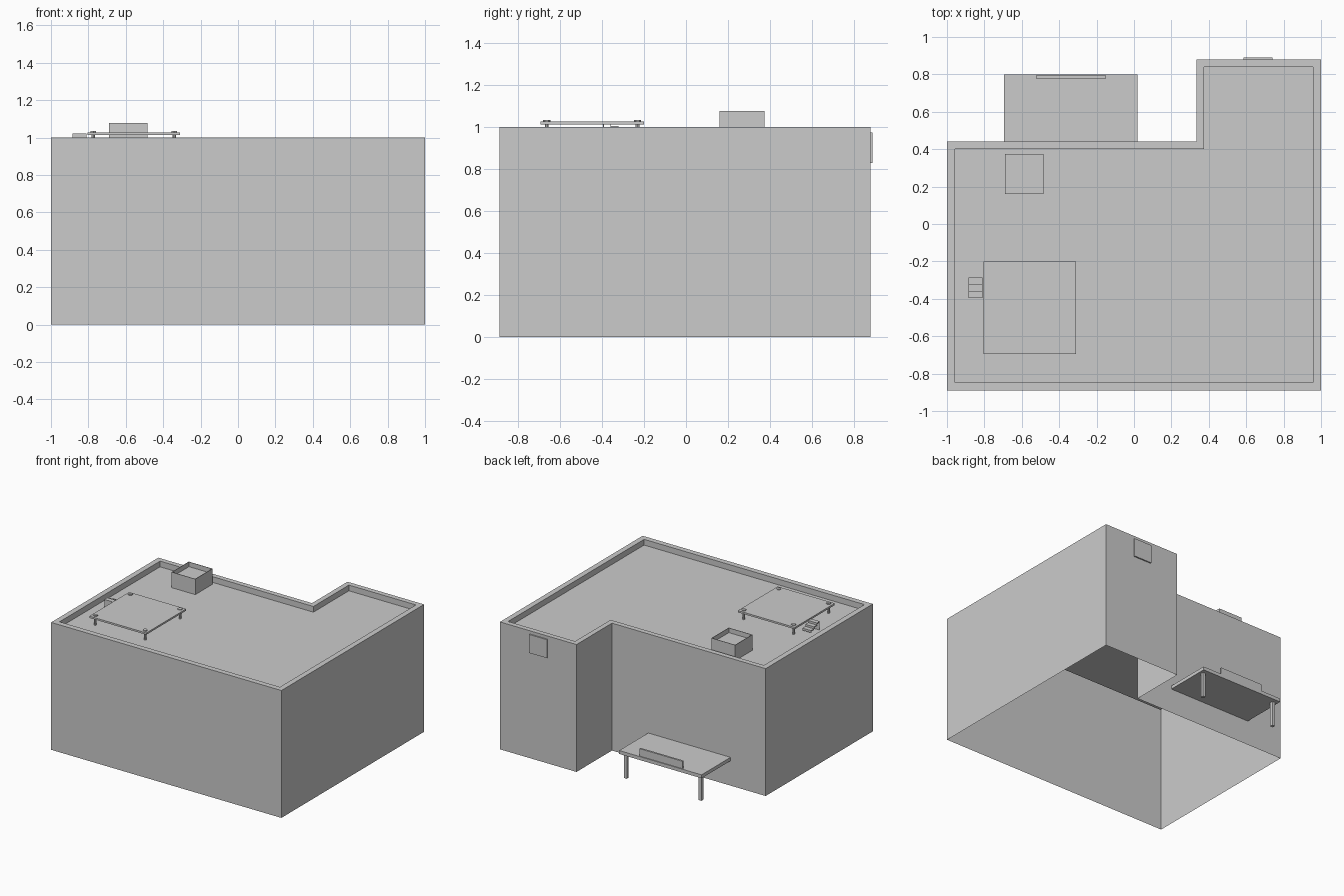
import bpy, bmesh

if "Cube" in bpy.data.objects:
    bpy.data.objects.remove(bpy.data.objects["Cube"])

ROOF = 0.955


def finish(name, bm):
    bmesh.ops.recalc_face_normals(bm, faces=bm.faces[:])
    mesh = bpy.data.meshes.new(name)
    bm.to_mesh(mesh)
    bm.free()
    ob = bpy.data.objects.new(name, mesh)
    bpy.context.collection.objects.link(ob)
    return ob


def box(name, x, y, z):
    bm = bmesh.new()
    bmesh.ops.create_cube(bm, size=1)
    for v in bm.verts:
        v.co = [(a[0] + a[1]) / 2 + c * (a[1] - a[0]) for a, c in zip((x, y, z), v.co)]
    return finish(name, bm)


def add_cylinder(bm, x, y, z0, z1, r, sides):
    ret = bmesh.ops.create_cone(bm, cap_ends=True, segments=sides, radius1=r, radius2=r, depth=z1 - z0)
    bmesh.ops.translate(bm, verts=ret["verts"], vec=(x, y, (z0 + z1) / 2))


def tray_shell(name, outer, inner, base, top, floor):
    """Open-bottomed shell: outer wall, rim, inner wall and sunken floor."""
    bm = bmesh.new()
    loops = [[bm.verts.new((*p, z)) for p in pts]
             for pts, z in ((outer, base), (outer, top), (inner, top), (inner, floor))]
    n = len(outer)
    for a, b in zip(loops, loops[1:]):
        for i in range(n):
            j = (i + 1) % n
            bm.faces.new((a[i], a[j], b[j], b[i]))
    bm.faces.new(loops[-1])
    return finish(name, bm)


# L-shaped building with parapet, open underneath
outer = [(-1, -0.89), (1, -0.89), (1, 0.88), (0.335, 0.88), (0.335, 0.44), (-1, 0.44)]
inner = [(-0.957, -0.847), (0.957, -0.847), (0.957, 0.84), (0.375, 0.84), (0.375, 0.4), (-0.957, 0.4)]
tray_shell("building_shell", outer, inner, 0, 1, ROOF)

# Rooftop ventilation box with a recessed top
def rect(x0, x1, y0, y1):
    return [(x0, y0), (x1, y0), (x1, y1), (x0, y1)]

tray_shell("roof_vent_box", rect(-0.69, -0.483, 0.16, 0.375),
           rect(-0.686, -0.487, 0.164, 0.371), ROOF, 1.077, 1.04)

# Raised landing deck on four capped legs
box("landing_deck", (-0.805, -0.31), (-0.695, -0.2), (1.013, 1.027))
bm = bmesh.new()
for x in (-0.773, -0.341):
    for y in (-0.664, -0.231):
        add_cylinder(bm, x, y, ROOF, 1.013, 0.009, 8)
        add_cylinder(bm, x, y, 1.027, 1.034, 0.017, 6)
finish("deck_legs", bm)

# Three steps beside the deck
for i in range(3):
    y = -0.395 + i * 0.036
    top = 1.022 - i * 0.016
    box(f"deck_step_{i + 1}", (-0.885, -0.81), (y, y + 0.036), (top - 0.008, top))
    box(f"step_riser_{i + 1}", (-0.885, -0.81), (y + 0.032, y + 0.036), (top - 0.017, top - 0.008))
box("step_support", (-0.885, -0.81), (-0.395, -0.391), (ROOF, 1.014))

# Entrance canopy with two posts and a blank sign board
box("canopy_roof", (-0.695, 0.02), (0.44, 0.80), (0.195, 0.222))
for side, x in (("left", -0.66), ("right", -0.012)):
    box(f"canopy_post_{side}", (x - 0.012, x + 0.012), (0.745, 0.769), (0, 0.195))
box("canopy_sign", (-0.525, -0.15), (0.778, 0.793), (0.222, 0.28))

# Blank wall sign
box("wall_sign", (0.585, 0.74), (0.88, 0.89), (0.83, 0.975))
